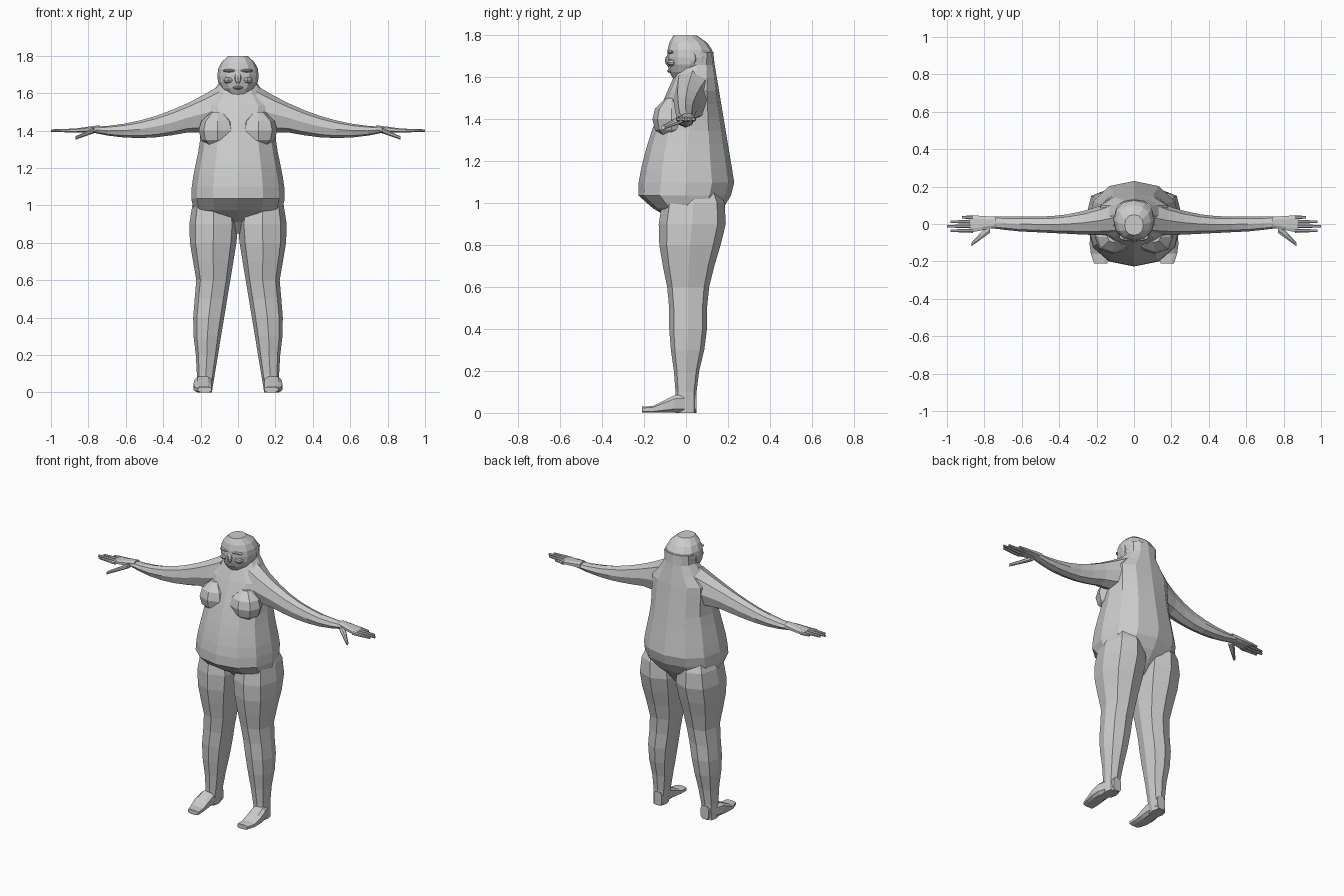
import bpy, bmesh, math
from mathutils import Vector

cube = bpy.data.objects.get("Cube")
if cube:
    bpy.data.objects.remove(cube)

GREY = (.6, .6, .6, 1)
skin = bpy.data.materials.new("plain_grey")
skin.use_nodes = True
skin.diffuse_color = GREY
skin.node_tree.nodes["Principled BSDF"].inputs["Base Color"].default_value = GREY

AXES = {"x": lambda t, u, v: (t, u, v),
        "y": lambda t, u, v: (u, t, v),
        "z": lambda t, u, v: (u, v, t)}


def ramp(t, start, end):
    """Straight rise from zero to one, held flat outside."""
    return min(max((t - start) / (end - start), 0), 1)


def smooth(t, start, end):
    """Eased rise from zero to one."""
    s = ramp(t, start, end)
    return s * s * (3 - 2 * s)


def bump(t, centre, reach):
    """Rounded swelling that fades out at the given reach."""
    return max(0, 1 - ((t - centre) / reach) ** 2)


def power(c, e):
    return math.copysign(abs(c) ** e, c)


def loft(name, axis, start, end, steps, section, sides=8, e=.9, turn=0, mirror=False):
    """Skin rounded rings whose bounds (u low, u high, v low, v high) follow a rule."""
    bm = bmesh.new()
    loops = []
    for step in range(steps + 1):
        t = start + (end - start) * step / steps
        u_low, u_high, v_low, v_high = section(t)
        loop = []
        for i in range(sides):
            angle = math.tau * (i + turn) / sides
            u = (u_low + u_high + (u_high - u_low) * power(math.cos(angle), e)) / 2
            v = (v_low + v_high + (v_high - v_low) * power(math.sin(angle), e)) / 2
            loop.append(bm.verts.new(AXES[axis](t, u, v)))
        loops.append(loop)
    for lower, upper in zip(loops, loops[1:]):
        for i in range(sides):
            j = (i + 1) % sides
            bm.faces.new((lower[i], lower[j], upper[j], upper[i]))
    bm.faces.new(loops[0])
    bm.faces.new(loops[-1])
    bmesh.ops.recalc_face_normals(bm, faces=bm.faces)
    mesh = bpy.data.meshes.new(name)
    bm.to_mesh(mesh)
    bm.free()
    mesh.materials.append(skin)
    ob = bpy.data.objects.new(name, mesh)
    bpy.context.collection.objects.link(ob)
    if mirror:
        ob.modifiers.new("Mirror", "MIRROR")


def blob(name, centre, radii, mirror=True):
    """Coarse faceted ellipsoid."""
    x, y, z = centre
    rx, ry, rz = radii

    def section(t):
        r = math.sqrt(max(.1, 1 - ((t - z) / rz) ** 2))
        return x - rx * r, x + rx * r, y - ry * r, y + ry * r
    loft(name, "z", z - rz, z + rz, 4, section, mirror=mirror)


def limb(name, start, end, thick, thin, steps=2, e=.9):
    """Tapered bar along x; thick and thin are half sizes in y and z."""
    start, end, thick, thin = map(Vector, (start, end, thick, thin))

    def section(x):
        s = ramp(x, start.x, end.x)
        p = start.lerp(end, s)
        r = thick.lerp(thin, s)
        return p.y - r.x, p.y + r.x, p.z - r.y, p.z + r.y
    loft(name, "x", start.x, end.x, steps, section, e=e, turn=.5, mirror=True)


# Torso: crotch to nape, hanging belly, sloping shoulders
def torso(z):
    width = .25 * smooth(z, .82, 1) - .05 * smooth(z, 1.05, 1.4) - .1 * smooth(z, 1.53, 1.65)
    belly = .23 * smooth(z, .85, 1.05) * (1 - ramp(z, 1.05, 1.72) ** 1.5)
    back = .23 * smooth(z, .7, 1.1) - .1 * ramp(z, 1.1, 1.7)
    return -width, width, -belly, back


loft("torso", "z", .85, 1.72, 14, torso, sides=12)
blob("breast", (.11, -.07, 1.4), (.1, .09, .1))


# Head: rounded block, fuller at the back
def head(z):
    fullness = 1 - abs(2 * ramp(z, 1.59, 1.8) - 1) ** 2.5
    width = .05 + .06 * fullness
    return -width, width, -.06 - .03 * fullness, .05 + .08 * fullness


loft("head", "z", 1.59, 1.8, 6, head, sides=12)

# Face
blob("nose", (0, -.08, 1.68), (.02, .02, .03), mirror=False)
blob("brow", (.04, -.07, 1.72), (.04, .02, .01))
blob("cheek", (.05, -.06, 1.67), (.03, .03, .02))
blob("lips", (0, -.07, 1.63), (.03, .02, .01), mirror=False)
blob("ear", (.1, .03, 1.69), (.01, .02, .03))


# Arm: broad shoulder, full forearm, narrow wrist
def arm(x):
    front = .06 - .02 * ramp(x, .2, .6) - .02 * smooth(x, .6, .8)
    back = .04 + .09 * (1 - ramp(x, .1, .5)) ** 2
    top = 1.42 + .22 * (1 - ramp(x, .1, .8)) ** 2
    return -front, back, 1.39 - .03 * bump(x, .53, .25), top


loft("arm", "x", .1, .78, 8, arm, mirror=True)

# Hand
limb("palm", (.74, .01, 1.41), (.88, 0, 1.4), (.03, .02), (.05, .01), e=.7)
limb("thumb", (.77, -.02, 1.4), (.87, -.11, 1.36), (.03, .015), (.01, .01))
for i, finger in enumerate(("index", "middle", "ring", "little")):
    y = .024 * (i - 1.5)
    tip = 1 - .02 * (i - 1) ** 2
    limb(finger + "_finger", (.86, y, 1.4), (tip, y, 1.4), (.012, .012), (.007, .007))


# Leg: heavy thigh and buttock, swelling calf, inner side slanting to the crotch
def leg(z):
    tuck = .06 * smooth(z, .95, 1.1)
    inner = .14 * (1 - ramp(z, 0, .85)) + tuck
    outer = .22 + .04 * smooth(z, .55, .85) + .02 * bump(z, .37, .2) - tuck
    front = .05 + .03 * smooth(z, .1, .4) + .05 * smooth(z, .5, .85) - tuck
    back = .05 + .05 * smooth(z, .1, .4) + .1 * smooth(z, .5, 1) - tuck
    return inner, outer, -front, back


loft("leg", "z", 0, 1.1, 11, leg, e=.8, mirror=True)


# Foot: heel to toe, wide ball and low toes
def foot(y):
    outer = .2 + .04 * bump(y, -.1, .14)
    return .14, outer, 0, .03 + .06 * smooth(y, -.18, -.03)


loft("foot", "y", .05, -.21, 5, foot, e=.6, turn=.5, mirror=True)
